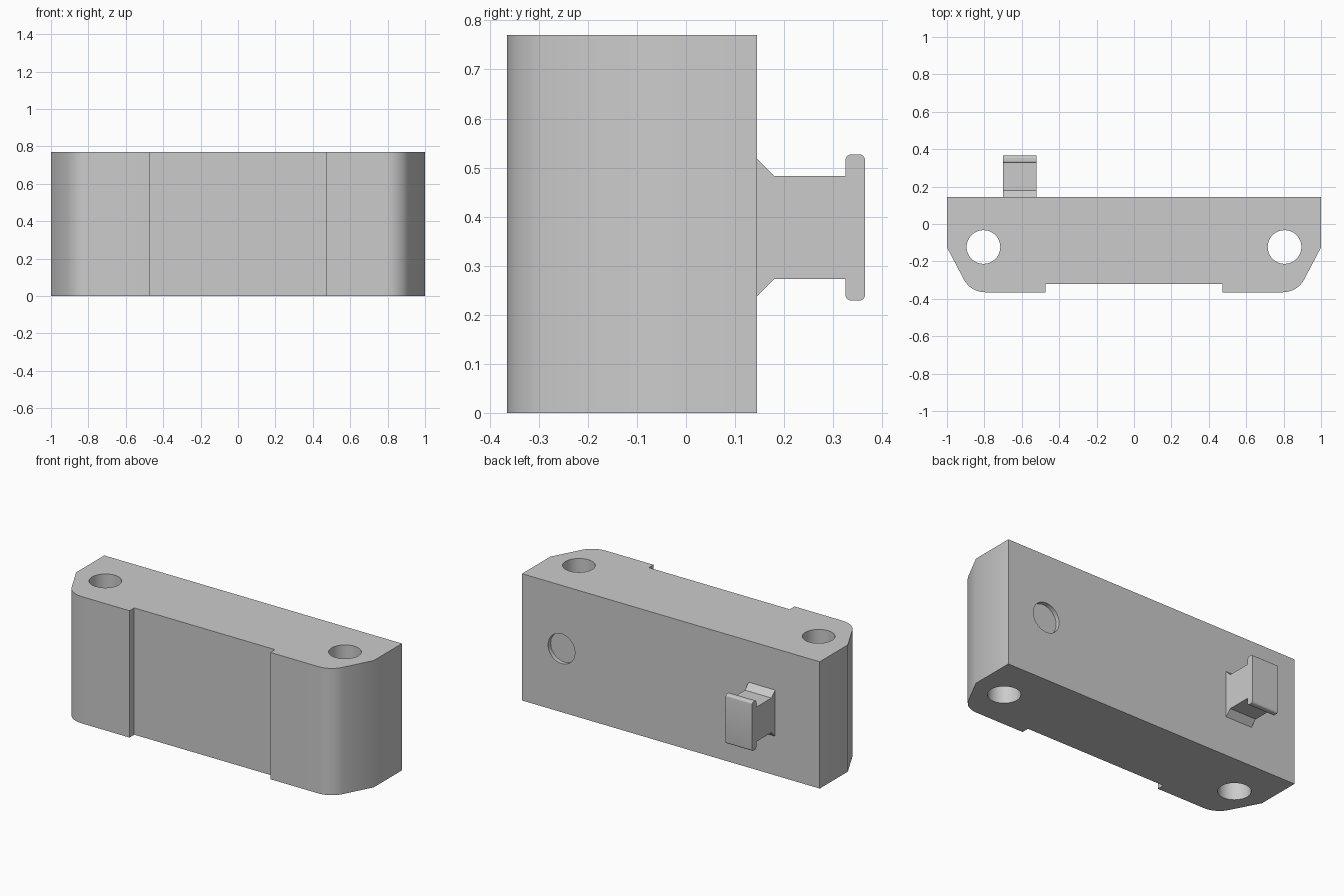
import bpy
import bmesh
from math import radians, sin, cos, pi
from mathutils import Vector, Matrix

cube = bpy.data.objects.get("Cube")
if cube:
    bpy.data.objects.remove(cube, do_unlink=True)

HEIGHT = 0.77
BACK, FRONT = 0.145, -0.365

grey = bpy.data.materials.new("plain grey")
grey.use_nodes = True
grey.diffuse_color = (0.6, 0.6, 0.6, 1)
grey.node_tree.nodes["Principled BSDF"].inputs["Base Color"].default_value = (0.6, 0.6, 0.6, 1)


def fillet(prev, corner, nxt, radius, steps):
    """Points of a round between two straight edges."""
    prev, corner, nxt = Vector(prev), Vector(corner), Vector(nxt)
    a, b = (prev - corner).normalized(), (nxt - corner).normalized()
    half = a.angle(b) / 2
    centre = corner + (a + b).normalized() * radius / sin(half)
    start = corner + a * radius * cos(half) / sin(half) - centre
    end = corner + b * radius * cos(half) / sin(half) - centre
    return [tuple(centre + start.slerp(end, i / steps) * radius / start.slerp(end, i / steps).length)
            for i in range(steps + 1)]


def finish(name, bm):
    bmesh.ops.recalc_face_normals(bm, faces=bm.faces)
    mesh = bpy.data.meshes.new(name)
    bm.to_mesh(mesh)
    bm.free()
    mesh.materials.append(grey)
    obj = bpy.data.objects.new(name, mesh)
    bpy.context.collection.objects.link(obj)
    return obj


def prism(name, points, direction):
    """Extrude a closed 3D outline along a direction."""
    bm = bmesh.new()
    face = bm.faces.new([bm.verts.new(p) for p in points])
    new = bmesh.ops.extrude_face_region(bm, geom=[face])["geom"]
    verts = [v for v in new if isinstance(v, bmesh.types.BMVert)]
    bmesh.ops.translate(bm, vec=direction, verts=verts)
    return finish(name, bm)


def cylinder(name, centre, radius, depth, rotation=Matrix()):
    bm = bmesh.new()
    bmesh.ops.create_cone(bm, cap_ends=True, segments=48, radius1=radius, radius2=radius,
                          depth=depth, matrix=Matrix.Translation(centre) @ rotation)
    return finish(name, bm)


def activate(obj):
    bpy.ops.object.select_all(action="DESELECT")
    obj.select_set(True)
    bpy.context.view_layer.objects.active = obj


def cut(obj, cutter):
    cutter.hide_render = True
    mod = obj.modifiers.new("cut", "BOOLEAN")
    mod.operation = "DIFFERENCE"
    mod.solver = "EXACT"
    mod.object = cutter
    activate(obj)
    bpy.ops.object.modifier_apply(modifier=mod.name)
    bpy.data.objects.remove(cutter, do_unlink=True)


# Block: half outline with tapered, rounded front corner, then mirrored
corner = fillet((1, -0.125), (0.874, FRONT), (0.475, FRONT), 0.13, 12)
half = [(1, BACK), (1, -0.125)] + corner + [(0.473, FRONT), (0.473, -0.32)]
outline = half + [(-x, y) for x, y in reversed(half)]
block = prism("block", [(x, y, 0) for x, y in outline], (0, 0, HEIGHT))

# Two upright bolt holes
for side in (-1, 1):
    cut(block, cylinder("bolt_hole_cutter", (side * 0.805, -0.123, HEIGHT / 2), 0.09, 1))

# Shallow round socket in the back
cut(block, cylinder("socket_cutter", (0.735, BACK, HEIGHT / 2), 0.09, 0.05,
                    Matrix.Rotation(pi / 2, 4, "X")))

# Clip on the back: flared foot, neck and rounded flange (y, z offset from its middle)
MID = 0.378
tip = 0.149
upper = [(0.14, 0.14), (BACK, 0.14), (0.18, 0.105), (0.325, 0.105)]
upper += fillet((0.325, 0.105), (0.325, tip), (0.365, tip), 0.012, 5)
upper += fillet((0.325, tip), (0.365, tip), (0.365, 0), 0.012, 5)
profile = upper + [(y, -z) for y, z in reversed(upper)]
clip = prism("back_clip", [(-0.7, y, MID + z) for y, z in profile], (0.178, 0, 0))

for obj in (block, clip):
    activate(obj)
    bpy.ops.object.shade_smooth_by_angle(angle=radians(30))
